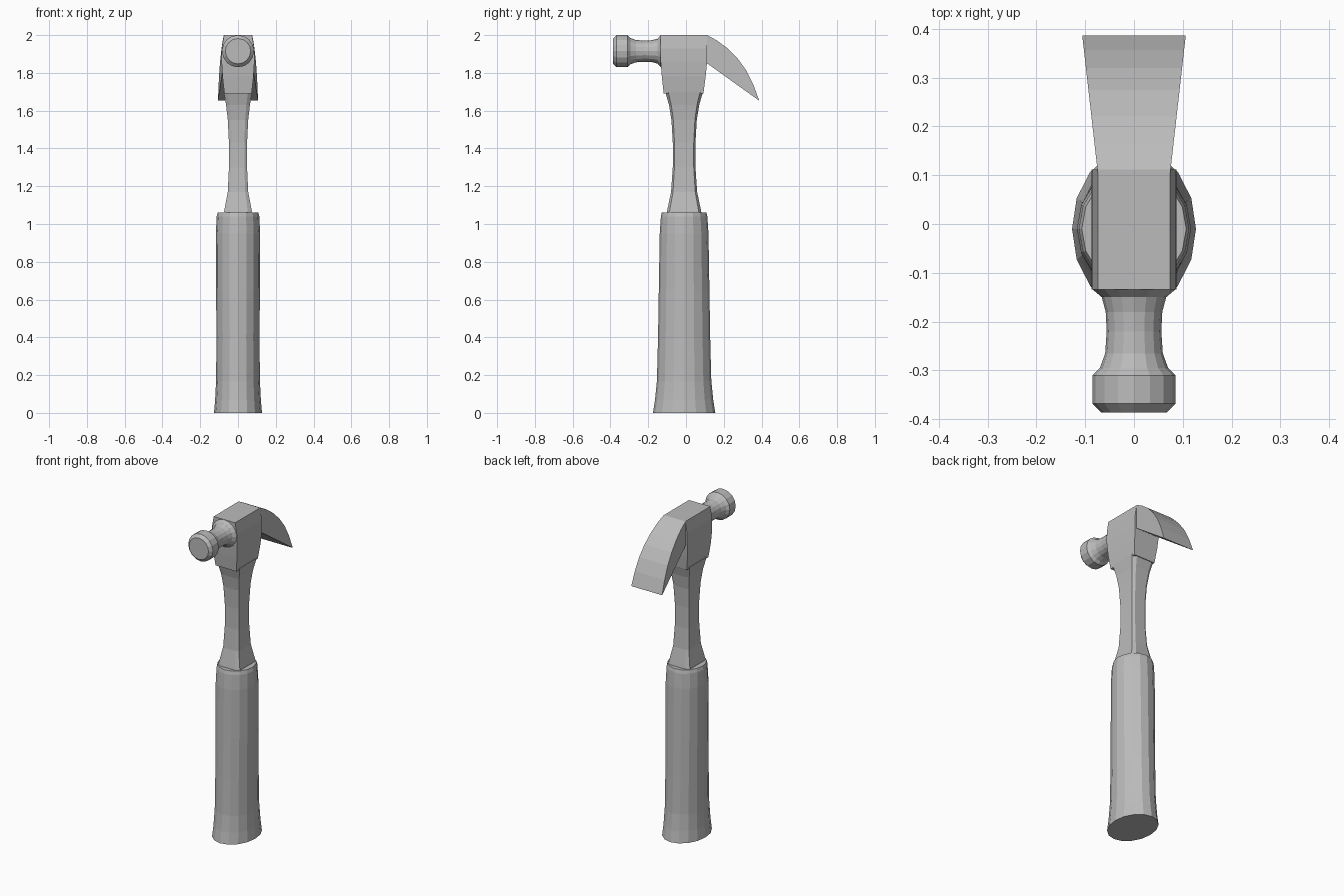
import bpy, bmesh, math

if "Cube" in bpy.data.objects:
    bpy.data.objects.remove(bpy.data.objects["Cube"], do_unlink=True)

steel = bpy.data.materials.new("plain_grey")
steel.use_nodes = True
GREY = (0.5, 0.5, 0.5, 1)
steel.diffuse_color = GREY
steel.node_tree.nodes["Principled BSDF"].inputs["Base Color"].default_value = GREY


def loft(name, rings):
    """Skin a list of equal-length point rings and cap both ends."""
    bm = bmesh.new()
    loops = [[bm.verts.new(p) for p in ring] for ring in rings]
    n = len(loops[0])
    for a, b in zip(loops, loops[1:]):
        for i in range(n):
            j = (i + 1) % n
            bm.faces.new((a[i], a[j], b[j], b[i]))
    bm.faces.new(loops[0])
    bm.faces.new(loops[-1])
    bmesh.ops.recalc_face_normals(bm, faces=bm.faces)
    mesh = bpy.data.meshes.new(name)
    bm.to_mesh(mesh)
    bm.free()
    mesh.materials.append(steel)
    obj = bpy.data.objects.new(name, mesh)
    bpy.context.collection.objects.link(obj)
    return obj


def circle(sides):
    return [(math.cos(t), math.sin(t))
            for t in (2 * math.pi * i / sides for i in range(sides))]


def octagon(hx, y0, y1, z, cx, cy):
    """Rectangle with chamfered corners."""
    return [(hx, y0 + cy, z), (hx, y1 - cy, z), (hx - cx, y1, z), (cx - hx, y1, z),
            (-hx, y1 - cy, z), (-hx, y0 + cy, z), (cx - hx, y0, z), (hx - cx, y0, z)]


# Grip: oval sleeve flared at the butt (height, half width, half depth)
grip = [(0, .127, .165), (.07, .121, .154), (.17, .116, .144), (.4, .114, .138),
        (.65, .116, .134), (.95, .117, .129), (1.04, .113, .123), (1.062, .107, .118)]
loft("grip", [[(rx * c, -.01 + ry * s, z) for c, s in circle(16)]
              for z, rx, ry in grip])

# Shaft: waisted bar with chamfered corners (height, half width, half depth)
shaft = [(1.04, .076, .094), (1.07, .073, .09), (1.17, .054, .069), (1.3, .048, .06),
         (1.43, .048, .06), (1.55, .054, .067), (1.63, .063, .08), (1.70, .076, .1)]
loft("shaft", [octagon(rx, -.01 - ry, -.01 + ry, z, rx * .3, ry * .15)
               for z, rx, ry in shaft])

# Head block: tapered below and eased along the top side edges
block = [(1.69, .072, -.118, .092), (1.78, .082, -.128, .104),
         (1.86, .087, -.134, .112), (1.93, .086, -.134, .112), (2.0, .074, -.134, .112)]
loft("head_block", [[(hx, y0, z), (hx, y1, z), (-hx, y1, z), (-hx, y0, z)]
                    for z, hx, y0, y1 in block])

# Striker: turned neck and face (position along y, radius)
striker = [(-.11, .085), (-.134, .085), (-.15, .066), (-.18, .058), (-.22, .056),
           (-.265, .059), (-.295, .07), (-.31, .085), (-.368, .085), (-.386, .067)]
loft("striker", [[(r * c, y, 1.915 + r * s) for c, s in circle(16)]
                 for y, r in striker])

# Claw: curved wedge widening toward its tip (y, top height)
arc = [(.1, 2.0), (.112, 2.0), (.165, 1.971), (.22, 1.93), (.275, 1.874),
       (.32, 1.812), (.357, 1.737), (.386, 1.657)]
rings = []
for y, top in arc:
    f = (y - .112) / .274
    half = .075 + .031 * f
    low = min(1.85 - .196 * f, top - .001)
    rings.append([(half, y, top), (-half, y, top), (-half, y, low), (half, y, low)])
loft("claw", rings)
